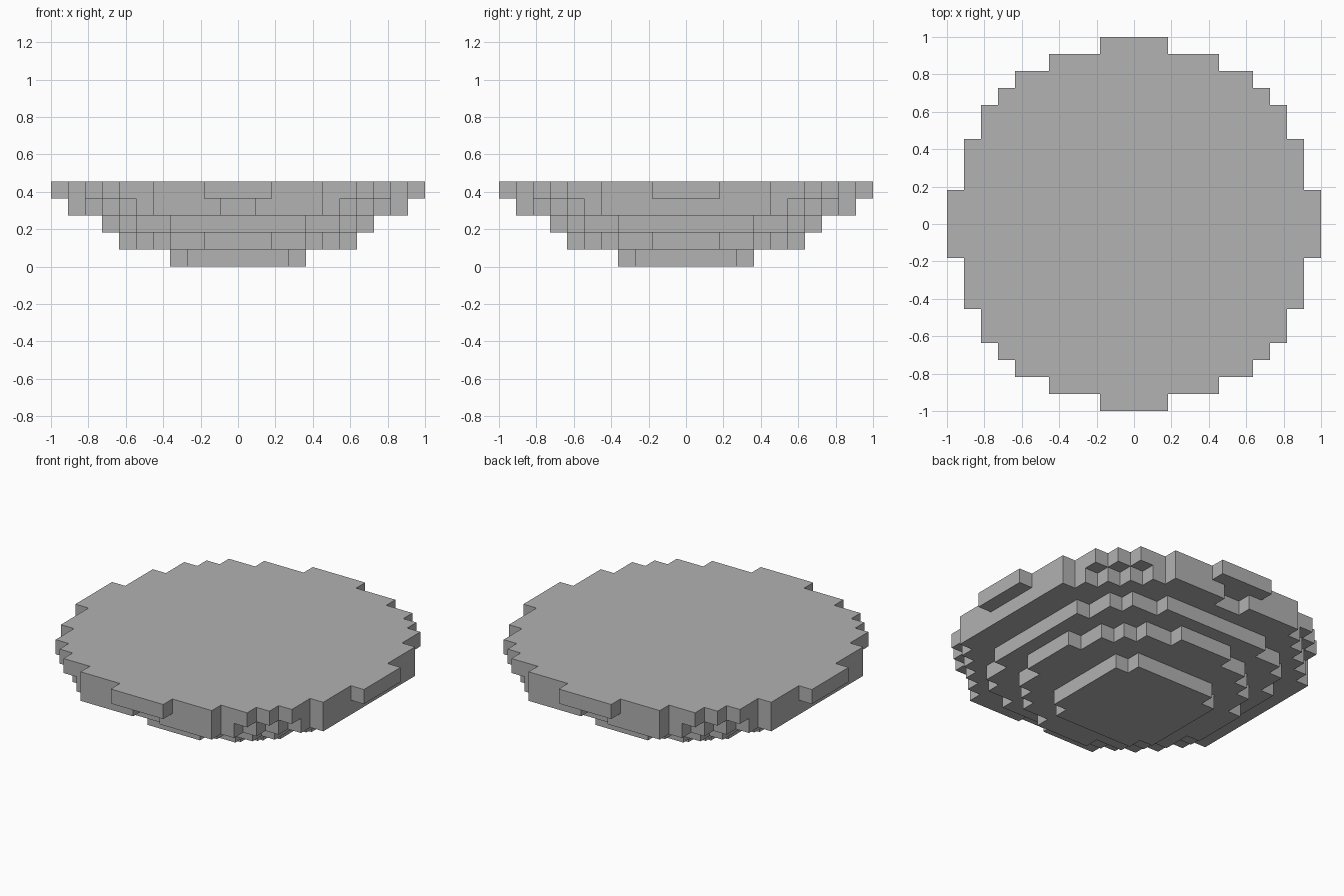
import bpy
import bmesh

cube = bpy.data.objects.get("Cube")
if cube:
    bpy.data.objects.remove(cube, do_unlink=True)

CELL = 1 / 11  # edge of one block

stone = bpy.data.materials.new("mid_grey")
stone.use_nodes = True
grey = (0.445, 0.445, 0.445, 1)
stone.diffuse_color = grey
stone.node_tree.nodes["Principled BSDF"].inputs["Base Color"].default_value = grey


def stair_outline(corners, notch):
    """Full outline from the outer stair corners of one quadrant, in cells."""
    quarter, last_y = [], None
    for x, y in corners:
        if last_y is not None:
            quarter.append((x, last_y))
        quarter.append((x, y))
        last_y = y
    quarter += notch
    half = quarter + [(-x, y) for x, y in reversed(quarter)]
    return half + [(x, -y) for x, y in reversed(half)]


def add_tier(name, level, corners, notch=()):
    """One block-high slab, extruded from its stepped outline."""
    bm = bmesh.new()
    outline = stair_outline(corners, list(notch))
    base = bm.faces.new([bm.verts.new((x * CELL, y * CELL, level * CELL))
                         for x, y in outline])
    result = bmesh.ops.extrude_face_region(bm, geom=[base], use_keep_orig=True)
    top = [v for v in result["geom"] if isinstance(v, bmesh.types.BMVert)]
    bmesh.ops.translate(bm, verts=top, vec=(0, 0, CELL))
    bmesh.ops.recalc_face_normals(bm, faces=bm.faces)
    mesh = bpy.data.meshes.new(name)
    bm.to_mesh(mesh)
    bm.free()
    mesh.materials.append(stone)
    bpy.context.collection.objects.link(bpy.data.objects.new(name, mesh))


# Tiers from the small foot up to the wide flat top
add_tier("foot_tier", 0, [(4, 3), (3, 4)])
add_tier("lower_tier", 1, [(7, 2), (6, 4), (5, 5), (4, 6), (2, 7)])
add_tier("middle_tier", 2, [(8, 4), (7, 6), (6, 7), (4, 8)])
# The upper tier has a small gap in the middle of its front and back
add_tier("upper_tier", 3,
         [(10, 5), (9, 6), (8, 7), (7, 8), (6, 9), (5, 10)],
         notch=[(1, 10), (1, 9)])
add_tier("top_tier", 4,
         [(11, 2), (10, 5), (9, 7), (8, 8), (7, 9), (5, 10), (2, 11)])
